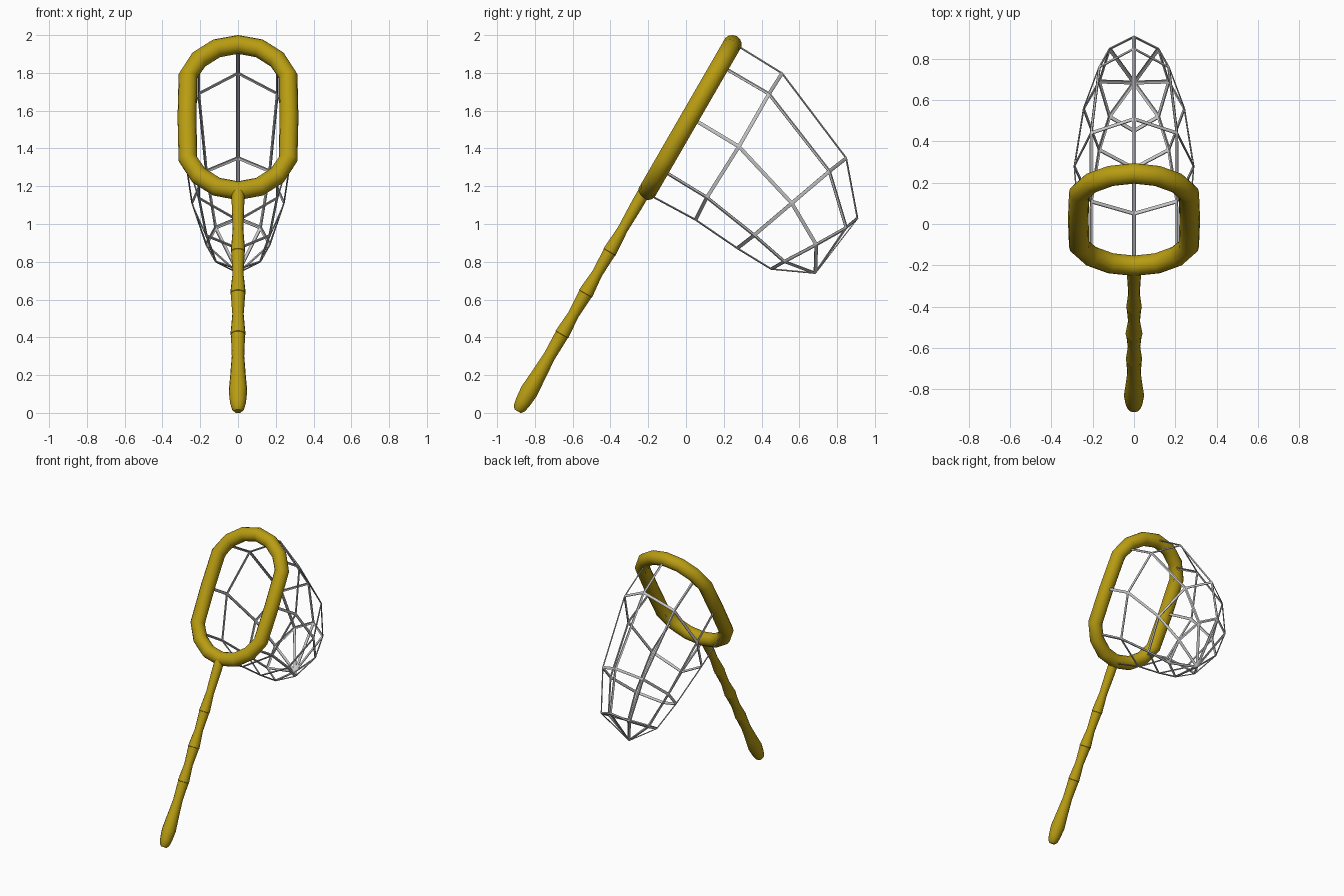
import bpy, bmesh, math
from mathutils import Vector

if "Cube" in bpy.data.objects:
    bpy.data.objects.remove(bpy.data.objects["Cube"])

U = Vector((0, 0.5, math.sqrt(0.75)))         # along the handle, leaning back 30 degrees
N = Vector((0, math.sqrt(0.75), -0.5))        # direction the net hangs
X = Vector((1, 0, 0))
C = Vector((0, 0.01, 1.57))                   # handle axis origin
H = C + N * 0.013                             # centre of the hoop

gold = bpy.data.materials.new("gold")
gold.diffuse_color = (0.48, 0.335, 0.006, 1)
gold.use_nodes = True
gold.node_tree.nodes["Principled BSDF"].inputs["Base Color"].default_value = gold.diffuse_color


def finish(name, bm, smooth=False, mat=None):
    bmesh.ops.recalc_face_normals(bm, faces=bm.faces[:])
    me = bpy.data.meshes.new(name)
    bm.to_mesh(me)
    bm.free()
    ob = bpy.data.objects.new(name, me)
    bpy.context.collection.objects.link(ob)
    if mat:
        me.materials.append(mat)
    if smooth:
        bpy.ops.object.select_all(action='DESELECT')
        ob.select_set(True)
        bpy.context.view_layer.objects.active = ob
        bpy.ops.object.shade_smooth_by_angle(angle=math.radians(40))
    return ob


def loft(name, rings, cyclic):
    """Skin a list of closed point rings."""
    bm = bmesh.new()
    vs = [[bm.verts.new(p) for p in r] for r in rings]
    pairs = list(zip(vs, vs[1:])) + ([(vs[-1], vs[0])] if cyclic else [])
    for a, b in pairs:
        n = len(a)
        for i in range(n):
            j = (i + 1) % n
            bm.faces.new((a[i], a[j], b[j], b[i]))
    if not cyclic:
        bm.faces.new(vs[0])
        bm.faces.new(vs[-1])
    return finish(name, bm, True, gold)


def circle(c, a, b, r, n=14):
    return [c + r * (a * math.cos(2 * math.pi * i / n) + b * math.sin(2 * math.pi * i / n))
            for i in range(n)]


# Hoop: straight sides and shallow arcs, swept with a round section
R, half_angle = 0.279, math.radians(72)
path = []
for sign in (1, -1):
    for k in range(7):
        t = half_angle * (1 - k / 3)
        path.append(sign * Vector((R * math.sin(t), 0.447 - R * (1 - math.cos(t)))))
    path.append(sign * Vector((-0.27, 0)))
rings = []
for i, p in enumerate(path):
    d = (path[(i + 1) % len(path)] - path[i - 1]).normalized()
    side = X * d.y - U * d.x
    rings.append(circle(H + X * p.x + U * p.y, side, N, 0.050))
loft("hoop", rings, True)

# Handle: lathed profile (distance along axis, radius) with stepped joints
profile = [(-0.43, .034), (-0.55, .033), (-0.69, .028), (-0.828, .038), (-0.83, .0355),
           (-0.96, .029), (-1.083, .041), (-1.085, .0385), (-1.21, .030), (-1.333, .040),
           (-1.335, .0375), (-1.466, .033), (-1.58, .041), (-1.68, .049), (-1.75, .042),
           (-1.785, .034), (-1.803, .020)]
loft("handle", [circle(C + U * s, X, N, r) for s, r in profile], False)

# Net: half of the ribs from hoop to last ring, mirrored, meeting at one tip
half = [
    [(0, .25, 1.96), (0, .51, 1.80), (0, .85, 1.35), (0, .91, 1.03)],
    [(.21, .20, 1.83), (.21, .44, 1.69), (.17, .76, 1.28), (.12, .85, .98)],
    [(.27, .03, 1.56), (.29, .28, 1.41), (.245, .56, 1.11), (.17, .69, .89)],
    [(.21, -.12, 1.28), (.21, .11, 1.14), (.17, .36, .94), (.12, .52, .80)],
    [(0, -.20, 1.155), (0, .05, 1.02), (0, .27, .87), (0, .45, .76)],
]
ribs = half + [[(-x, y, z) for x, y, z in r] for r in half[3:0:-1]]
bm = bmesh.new()
grid = [[bm.verts.new(p) for p in r] for r in ribs]
tip = bm.verts.new((0, .685, .738))
for i, a in enumerate(grid):
    b = grid[(i + 1) % len(grid)]
    for k in range(3):
        bm.faces.new((a[k], b[k], b[k + 1], a[k + 1]))
    bm.faces.new((a[3], b[3], tip))
bmesh.ops.recalc_face_normals(bm, faces=bm.faces[:])
cells = bm.faces[:]
bmesh.ops.inset_individual(bm, faces=cells, thickness=0.0095, use_even_offset=True)
bmesh.ops.delete(bm, geom=cells, context='FACES')
net = finish("net", bm)
mod = net.modifiers.new("thickness", 'SOLIDIFY')
mod.thickness = 0.005
mod.offset = 0
